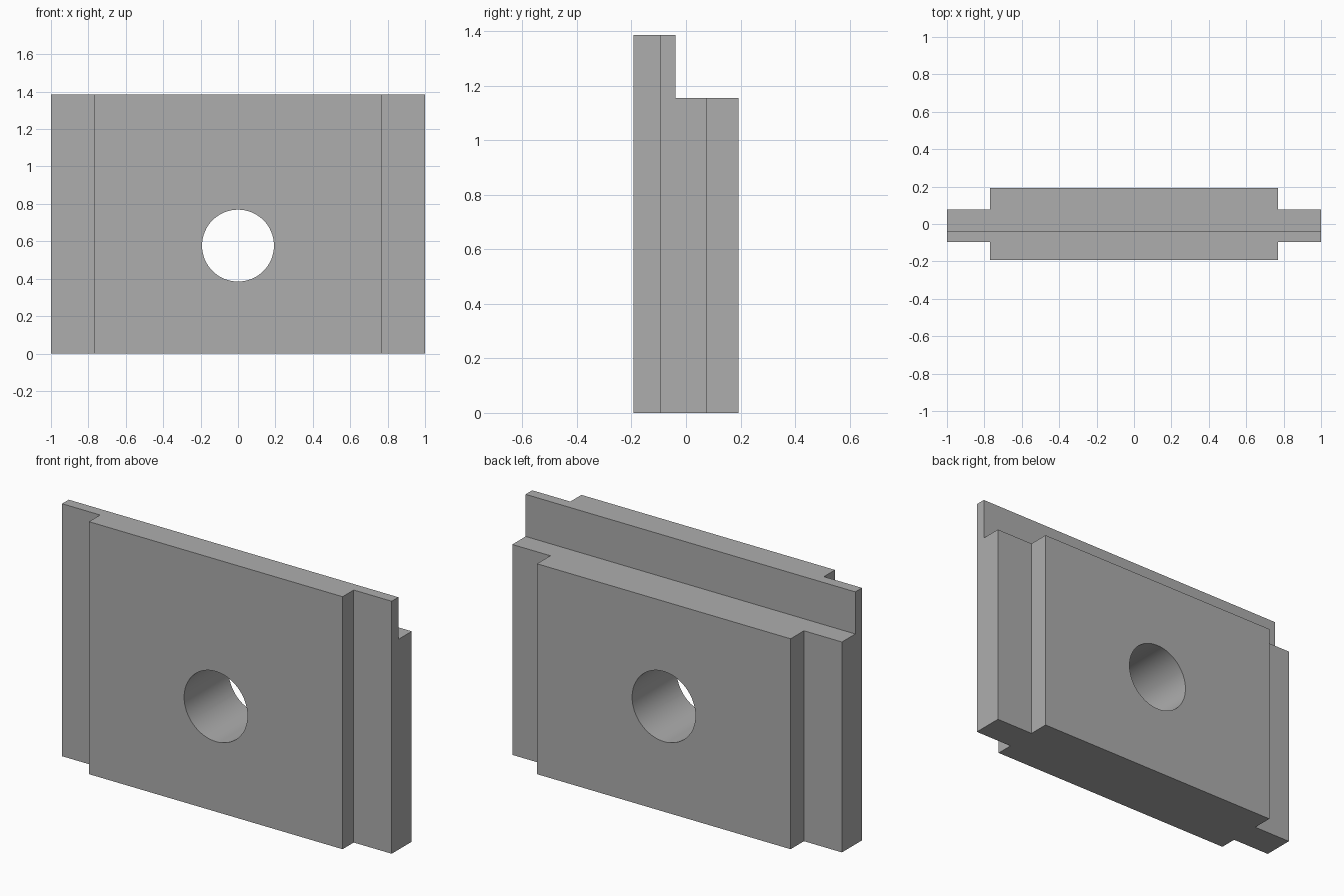
import bpy
import bmesh
from math import radians

default = bpy.data.objects.get("Cube")
if default:
    bpy.data.objects.remove(default, do_unlink=True)

U = 2 / 52  # one drawing unit

grey = bpy.data.materials.new("plain grey")
grey.use_nodes = True
colour = (0.42, 0.42, 0.42, 1)
grey.diffuse_color = colour
grey.node_tree.nodes["Principled BSDF"].inputs["Base Color"].default_value = colour


def add_object(name, bm):
    bmesh.ops.recalc_face_normals(bm, faces=bm.faces)
    mesh = bpy.data.meshes.new(name)
    bm.to_mesh(mesh)
    bm.free()
    mesh.materials.append(grey)
    obj = bpy.data.objects.new(name, mesh)
    bpy.context.scene.collection.objects.link(obj)
    return obj


def cut(target, cutter):
    mod = target.modifiers.new("cut", "BOOLEAN")
    mod.operation = "DIFFERENCE"
    mod.solver = "EXACT"
    mod.object = cutter
    bpy.context.view_layer.objects.active = target
    bpy.ops.object.modifier_apply(modifier=mod.name)
    bpy.data.objects.remove(cutter, do_unlink=True)


# Plate: plan outline with thinner side tongues, extruded upwards
half = [(20, -5), (20, -2.5), (26, -2.5), (26, 2), (20, 2), (20, 5)]
outline = half + [(-x, y) for x, y in reversed(half)]
bm = bmesh.new()
base = bm.faces.new([bm.verts.new((x * U, y * U, 0)) for x, y in outline])
top = bmesh.ops.extrude_face_region(bm, geom=[base])["geom"]
bmesh.ops.translate(bm, vec=(0, 0, 36 * U),
                    verts=[v for v in top if isinstance(v, bmesh.types.BMVert)])
plate = add_object("slotted_plate", bm)

# Rear top step
bm = bmesh.new()
bmesh.ops.create_cube(bm, size=1)
bmesh.ops.scale(bm, vec=(60 * U, 10 * U, 10 * U), verts=bm.verts)
bmesh.ops.translate(bm, vec=(0, 4 * U, 35 * U), verts=bm.verts)
cut(plate, add_object("step_cutter", bm))

# Round through hole
bpy.ops.mesh.primitive_cylinder_add(vertices=64, radius=5 * U, depth=20 * U,
                                    location=(0, 0, 15 * U),
                                    rotation=(radians(90), 0, 0))
hole = bpy.context.object
hole.name = "hole_cutter"
hole.data.materials.append(grey)
cut(plate, hole)

bpy.ops.object.select_all(action="DESELECT")
plate.select_set(True)
bpy.context.view_layer.objects.active = plate
bpy.ops.object.shade_smooth_by_angle(angle=radians(30))
